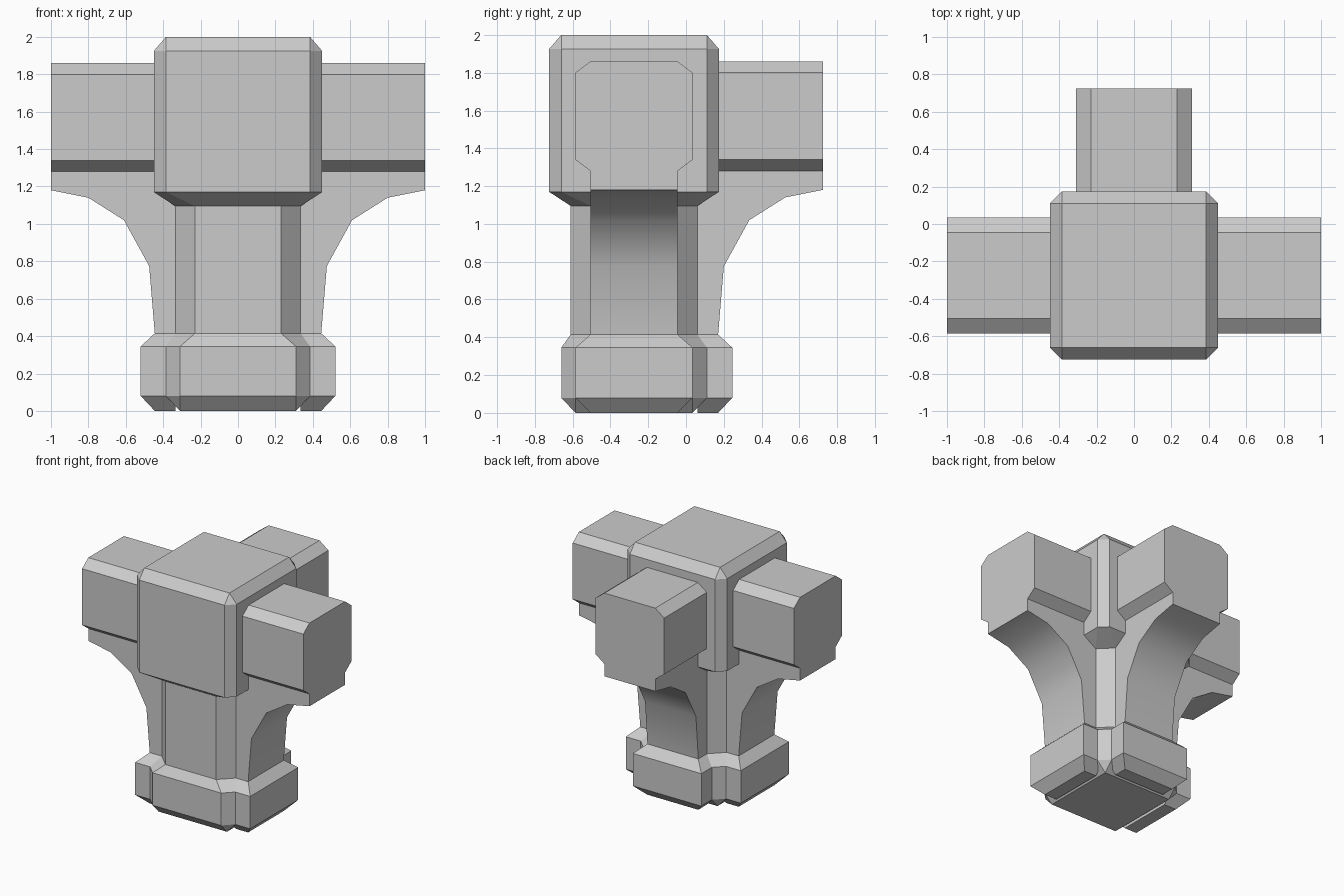
import bpy, bmesh, math
from mathutils import Matrix

if "Cube" in bpy.data.objects:
    bpy.data.objects.remove(bpy.data.objects["Cube"])

CENTRE_Y = -0.275


def loft(name, rings, angle=0, smooth=None):
    """Skin matching rings of points, cap both ends, turn about the column axis."""
    bm = bmesh.new()
    rows = [[bm.verts.new(p) for p in ring] for ring in rings]
    n = len(rows[0])
    for a, b in zip(rows, rows[1:]):
        for i in range(n):
            j = (i + 1) % n
            bm.faces.new((a[i], a[j], b[j], b[i]))
    bm.faces.new(rows[0][::-1])
    bm.faces.new(rows[-1])
    bmesh.ops.remove_doubles(bm, verts=bm.verts[:], dist=1e-4)
    bmesh.ops.recalc_face_normals(bm, faces=bm.faces[:])
    turn = Matrix.Translation((0, CENTRE_Y, 0)) @ Matrix.Rotation(math.radians(angle), 4, 'Z')
    bm.transform(turn)
    mesh = bpy.data.meshes.new(name)
    bm.to_mesh(mesh)
    bm.free()
    obj = bpy.data.objects.new(name, mesh)
    bpy.context.collection.objects.link(obj)
    if smooth:
        bpy.ops.object.select_all(action='DESELECT')
        obj.select_set(True)
        bpy.context.view_layer.objects.active = obj
        bpy.ops.object.shade_smooth_by_angle(angle=math.radians(smooth))
    return obj


def octagon(half, flat, z):
    h, f = half, flat
    return [(x, y, z) for x, y in ((h, -f), (h, f), (f, h), (-f, h),
                                   (-h, f), (-h, -f), (-f, -h), (f, -h))]


def rect(x0, x1, half, z):
    return [(x0, -half, z), (x1, -half, z), (x1, half, z), (x0, half, z)]


# Central column: chamfered base, octagonal post and chamfered head block
loft("column", [octagon(*r) for r in (
    (0.31, 0.31, 0.0), (0.385, 0.31, 0.08), (0.385, 0.31, 0.345),
    (0.335, 0.23, 0.415), (0.335, 0.23, 1.095), (0.45, 0.385, 1.17),
    (0.45, 0.385, 1.925), (0.385, 0.385, 2.0))])

# Beam cross-section (y, z) and brace side profile (x, z)
beam = [(-0.23, 1.28), (0.23, 1.28), (0.31, 1.34), (0.31, 1.80),
        (0.23, 1.86), (-0.23, 1.86), (-0.31, 1.80), (-0.31, 1.34)]
brace = [(0.32, 0.40), (0.443, 0.40), (0.445, 0.415), (0.475, 0.775), (0.61, 1.02),
         (0.80, 1.14), (1.0, 1.18), (1.0, 1.285), (0.32, 1.285)]

# Three arms: right, back, left (none at the front)
for side, angle in (("right", 0), ("back", 90), ("left", 180)):
    loft(side + "_beam", [[(x, y, z) for y, z in beam] for x in (0.44, 1.0)], angle)
    loft(side + "_brace", [[(x, y, z) for x, z in brace] for y in (-0.23, 0.23)], angle, 35)
    loft(side + "_foot", [rect(0.335, 0.445, 0.23, 0.0), rect(0.335, 0.52, 0.31, 0.08),
                          rect(0.335, 0.52, 0.31, 0.345), rect(0.335, 0.445, 0.23, 0.415)], angle)
